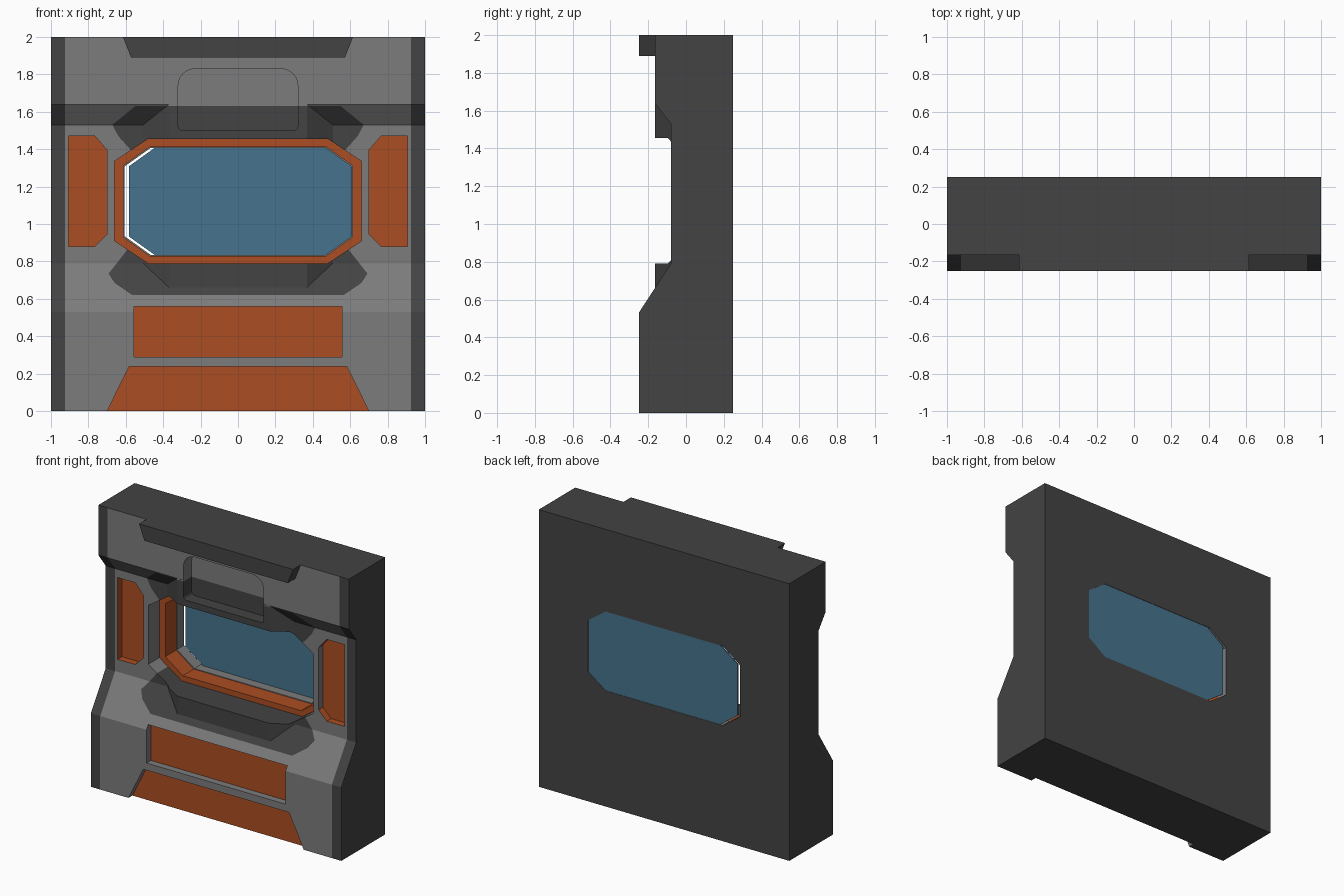
import bpy, bmesh, math
from mathutils import Vector

if "Cube" in bpy.data.objects:
    bpy.data.objects.remove(bpy.data.objects["Cube"])

# Shared colours
GREY, DARK, ORANGE, BLUE = range(4)
COLOURS = [("panel_grey", (0.20, 0.20, 0.20, 1)), ("dark_grey", (0.056, 0.056, 0.056, 1)),
           ("orange_paint", (0.41, 0.075, 0.016, 1)), ("blue_glass", (0.062, 0.175, 0.27, 1))]
MATS = []
for n, c in COLOURS:
    m = bpy.data.materials.new(n)
    m.diffuse_color = c
    m.use_nodes = True
    m.node_tree.nodes["Principled BSDF"].inputs["Base Color"].default_value = m.diffuse_color
    MATS.append(m)


def prism(name, pts, lo, hi, axis="y", rule=lambda c, n: GREY):
    """Extrude a 2D outline along an axis; rule(centre, normal) picks the colour."""
    place = {"x": lambda a, b, t: (t, a, b), "y": lambda a, b, t: (a, t, b),
             "z": lambda a, b, t: (a, b, t)}[axis]
    bm = bmesh.new()
    rings = [[bm.verts.new(place(a, b, t)) for a, b in pts] for t in (lo, hi)]
    bm.faces.new(rings[0])
    bm.faces.new(rings[1])
    for i in range(len(pts)):
        j = (i + 1) % len(pts)
        bm.faces.new((rings[0][i], rings[0][j], rings[1][j], rings[1][i]))
    bmesh.ops.recalc_face_normals(bm, faces=bm.faces)
    for f in bm.faces:
        f.material_index = rule(f.calc_center_median(), f.normal)
    me = bpy.data.meshes.new(name)
    for m in MATS:
        me.materials.append(m)
    bm.to_mesh(me)
    bm.free()
    ob = bpy.data.objects.new(name, me)
    bpy.context.collection.objects.link(ob)
    return ob


def combine(target, other, op):
    mod = target.modifiers.new("bool", "BOOLEAN")
    mod.operation, mod.solver, mod.object = op, "EXACT", other
    bpy.context.view_layer.objects.active = target
    bpy.ops.object.modifier_apply(modifier=mod.name)
    bpy.data.objects.remove(other)


def octagon(w, z0, z1, cx, cz, dx=0.0):
    return [(-w + dx, z0 + cz), (-w + cx + dx, z0), (w - cx + dx, z0), (w + dx, z0 + cz),
            (w + dx, z1 - cz), (w - cx + dx, z1), (-w + cx + dx, z1), (-w + dx, z1 - cz)]


def mirror(half):
    return half + [(-x, z) for x, z in reversed(half)]


# Main wall slab, side profile
profile = [(0.25, 0), (0.25, 2), (-0.165, 2), (-0.165, 1.64), (-0.08, 1.53),
           (-0.08, 0.79), (-0.25, 0.53), (-0.25, 0)]
wall = prism("wall_panel", profile, -1, 1, "x", lambda c, n: GREY if n.y < -0.3 else DARK)

# Hood over and sill under the window
plan = mirror([(0.37, -0.164), (0.51, -0.078), (0.51, 0.0)])
combine(wall, prism("hood", plan, 1.43, 1.68, "z"), "UNION")
combine(wall, prism("sill", plan, 0.60, 0.81, "z"), "UNION")

# Dark beam along the top edge
beam = mirror([(0.572, 1.89), (0.615, 2.0)])
combine(wall, prism("top_beam", beam, -0.25, -0.1, "y", lambda c, n: DARK), "UNION")

# Window opening: grey outer step, orange frame, grey rear throat
cap_orange = lambda c, n: ORANGE if abs(n.y) > 0.9 else GREY
orange = lambda c, n: ORANGE
combine(wall, prism("outer_step", octagon(0.66, 0.79, 1.455, 0.18, 0.12), -0.4, 0.045, "y", cap_orange), "DIFFERENCE")
combine(wall, prism("frame_cut", octagon(0.612, 0.83, 1.412, 0.14, 0.10), -0.4, 0.17, "y",
                    lambda c, n: GREY if n.y > 0.9 else ORANGE), "DIFFERENCE")
combine(wall, prism("throat", octagon(0.607, 0.835, 1.407, 0.14, 0.10), 0.0, 0.4, "y"), "DIFFERENCE")

# Orange side panels
for s in (-1, 1):
    pts = [(s * x, z) for x, z in [(0.905, 0.88), (0.765, 0.88), (0.70, 0.945),
                                   (0.70, 1.395), (0.765, 1.47), (0.905, 1.47)]]
    combine(wall, prism("side_recess", pts, -0.4, -0.03, "y",
                        lambda c, n: GREY if abs(c.x) < 0.72 else ORANGE), "DIFFERENCE")

# Orange lower panels
combine(wall, prism("lower_recess", mirror([(0.555, 0.29), (0.555, 0.56)]), -0.4, -0.20, "y", cap_orange), "DIFFERENCE")
combine(wall, prism("foot_recess", mirror([(0.724, -0.05), (0.582, 0.238)]), -0.4, -0.205, "y", cap_orange), "DIFFERENCE")

# Rounded pocket in the hood
half = []
for cx, cz, r, a0 in [(0.295, 1.525, 0.025, -90), (0.23, 1.74, 0.09, 0)]:
    for i in range(7):
        a = math.radians(a0 + 15 * i)
        half.append((cx + r * math.cos(a), cz + r * math.sin(a)))
combine(wall, prism("pocket", mirror(half), -0.4, -0.072), "DIFFERENCE")

# Dark painted zones: side strips and the areas above and below the window
zones = [[(0.925, -1), (1.2, -1), (1.2, 3), (0.925, 3)],
         [(-0.925, 3), (-1.2, 3), (-1.2, -1), (-0.925, -1)],
         mirror([(0.565, 0.62), (0.66, 0.685), (0.692, 0.735), (0.57, 0.89)]),
         mirror([(0.55, 1.37), (0.64, 1.47), (0.672, 1.53), (0.55, 1.63)])]
bm = bmesh.new()
bm.from_mesh(wall.data)


def paintable():
    return [f for f in bm.faces if f.material_index == GREY and f.calc_center_median().y < 0.04]


bmesh.ops.triangulate(bm, faces=paintable())
for zone in zones:
    mid = sum((Vector((x, 0, z)) for x, z in zone), Vector()) / len(zone)
    planes = []
    for (x0, z0), (x1, z1) in zip(zone, zone[1:] + zone[:1]):
        p, n = Vector((x0, 0, z0)), Vector((z1 - z0, 0, x0 - x1)).normalized()
        if (mid - p).dot(n) > 0:
            n = -n
        planes.append((p, n))
        faces = paintable()
        geom = faces + list({e for f in faces for e in f.edges}) + list({v for f in faces for v in f.verts})
        bmesh.ops.bisect_plane(bm, geom=geom, dist=1e-5, plane_co=p, plane_no=n)
    for f in paintable():
        c = f.calc_center_median()
        if all((c - p).dot(n) < 1e-4 for p, n in planes):
            f.material_index = DARK
bm.to_mesh(wall.data)
bm.free()

# Window glass, leaving a thin gap on one side
prism("window_glass", octagon(0.607, 0.834, 1.408, 0.14, 0.10, 0.023), 0.238, 0.247, "y", lambda c, n: BLUE)
